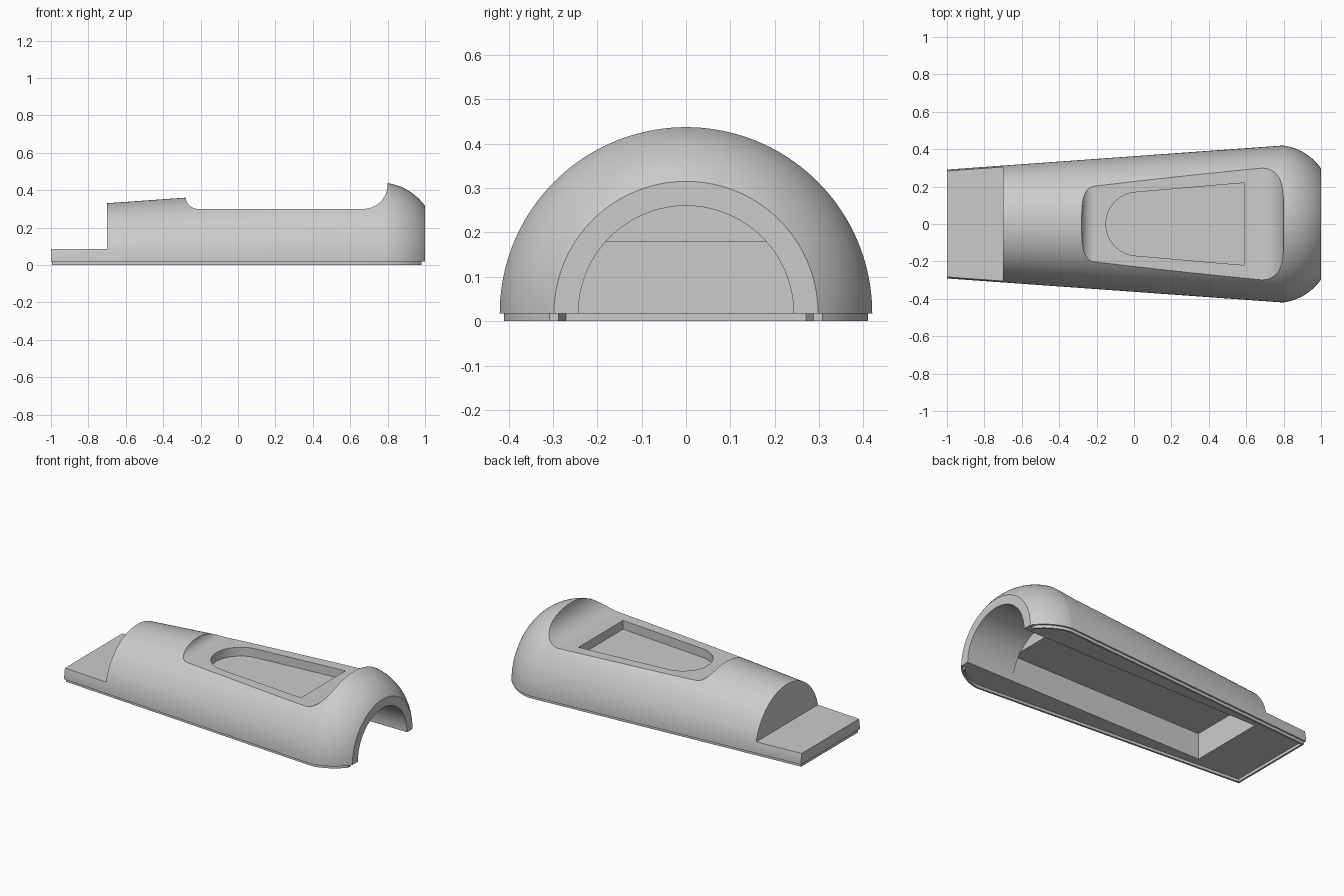
import bpy, bmesh, math

if "Cube" in bpy.data.objects:
    bpy.data.objects.remove(bpy.data.objects["Cube"], do_unlink=True)

AXIS = 0.0175            # height of the body's axis and underside
NOSE_X, NOSE_Z, NOSE_R = 0.756, 0.123, 0.3

grey = bpy.data.materials.new("plain_grey")
grey.use_nodes = True
COLOR = (0.6, 0.6, 0.6, 1)
grey.diffuse_color = COLOR
grey.node_tree.nodes["Principled BSDF"].inputs["Base Color"].default_value = COLOR


def finish(bm, name):
    bmesh.ops.recalc_face_normals(bm, faces=bm.faces)
    mesh = bpy.data.meshes.new(name)
    bm.to_mesh(mesh)
    bm.free()
    mesh.materials.append(grey)
    obj = bpy.data.objects.new(name, mesh)
    bpy.context.collection.objects.link(obj)
    return obj


def prism(name, points, vector):
    """Closed outline extruded along a vector."""
    bm = bmesh.new()
    face = bm.faces.new([bm.verts.new(p) for p in points])
    new = bmesh.ops.extrude_face_region(bm, geom=[face])["geom"]
    verts = [g for g in new if isinstance(g, bmesh.types.BMVert)]
    bmesh.ops.translate(bm, verts=verts, vec=vector)
    return finish(bm, name)


def box(name, x0, x1, y, z0, z1):
    base = [(x0, -y, z0), (x1, -y, z0), (x1, y, z0), (x0, y, z0)]
    return prism(name, base, (0, 0, z1 - z0))


def arc(cx, cy, r, a0, a1, n):
    return [(cx + r * math.cos(math.radians(a0 + (a1 - a0) * i / n)),
             cy + r * math.sin(math.radians(a0 + (a1 - a0) * i / n)))
            for i in range(n + 1)]


def side_profile(inset, tail_x, end_x):
    """Tapered side line followed by the rounded nose, as (x, radius)."""
    r = NOSE_R - inset
    start = 90 - math.degrees(math.asin((0.8 - NOSE_X) / r))
    end = math.degrees(math.acos((end_x - NOSE_X) / r))
    tail_r = 0.42 - 0.0717 * (0.8 - tail_x) - inset
    return [(tail_x, tail_r)] + arc(NOSE_X, NOSE_Z, r, start, end, 20)


def cut(obj, cutter):
    mod = obj.modifiers.new("cut", 'BOOLEAN')
    mod.operation, mod.solver, mod.object = 'DIFFERENCE', 'EXACT', cutter
    select(obj)
    bpy.ops.object.modifier_apply(modifier=mod.name)
    bpy.data.objects.remove(cutter, do_unlink=True)


def select(obj):
    bpy.ops.object.select_all(action='DESELECT')
    obj.select_set(True)
    bpy.context.view_layer.objects.active = obj


# Body: half-round tapered shell with rounded nose
bm = bmesh.new()
rings = []
for x, r in side_profile(0, -1, 1):
    rings.append([bm.verts.new((x, y, AXIS + z)) for y, z in arc(0, 0, r, 0, 180, 80)])
for a, b in zip(rings, rings[1:]):
    for i in range(len(a)):
        j = (i + 1) % len(a)
        bm.faces.new((a[i], a[j], b[j], b[i]))
bm.faces.new(rings[0])
bm.faces.new(rings[-1])
body = finish(bm, "body_shell")

# Tail step
cut(body, box("tail_cutter", -1.2, -0.7, 0.6, 0.085, 0.7))

# Saddle: flat recess with a concave curve at each end
saddle = [(-0.28, 0.6)] + arc(-0.215, 0.365, 0.065, 180, 270, 12)
saddle += arc(0.67, 0.43, 0.13, 270, 360, 20) + [(0.8, 0.6)]
cut(body, prism("saddle_cutter", [(x, -0.7, z) for x, z in saddle], (0, 1.4, 0)))

# Pocket: round at one end, wider and square at the other
pocket = [(0.59, 0.22)] + arc(0.02, 0, 0.17, 94, 266, 32) + [(0.59, -0.22)]
cut(body, prism("pocket_cutter", [(x, y, 0.245) for x, y in pocket], (0, 0, 0.3)))

# Inner hollow and arched opening in the nose
cut(body, box("hollow_cutter", -0.67, 0.67, 0.2425, -0.1, 0.18))
arch = [(0.2425, -0.1)] + arc(0, AXIS, 0.2425, 0, 180, 64) + [(-0.2425, -0.1)]
cut(body, prism("arch_cutter", [(0.669, y, z) for y, z in arch], (0.5, 0, 0)))

# Thin locating rim under the edge, open at the nose
outer = side_profile(0.01, -0.995, 0.98)
inner = side_profile(0.022, -0.983, 0.98)
outer_loop = [(x, -y) for x, y in reversed(outer)] + outer
inner_loop = [(x, -y) for x, y in reversed(inner)] + inner
rim = prism("bottom_rim", [(x, y, 0) for x, y in outer_loop + inner_loop[::-1]], (0, 0, AXIS))

for obj in (body, rim):
    select(obj)
    bpy.ops.object.shade_smooth_by_angle(angle=math.radians(25))
